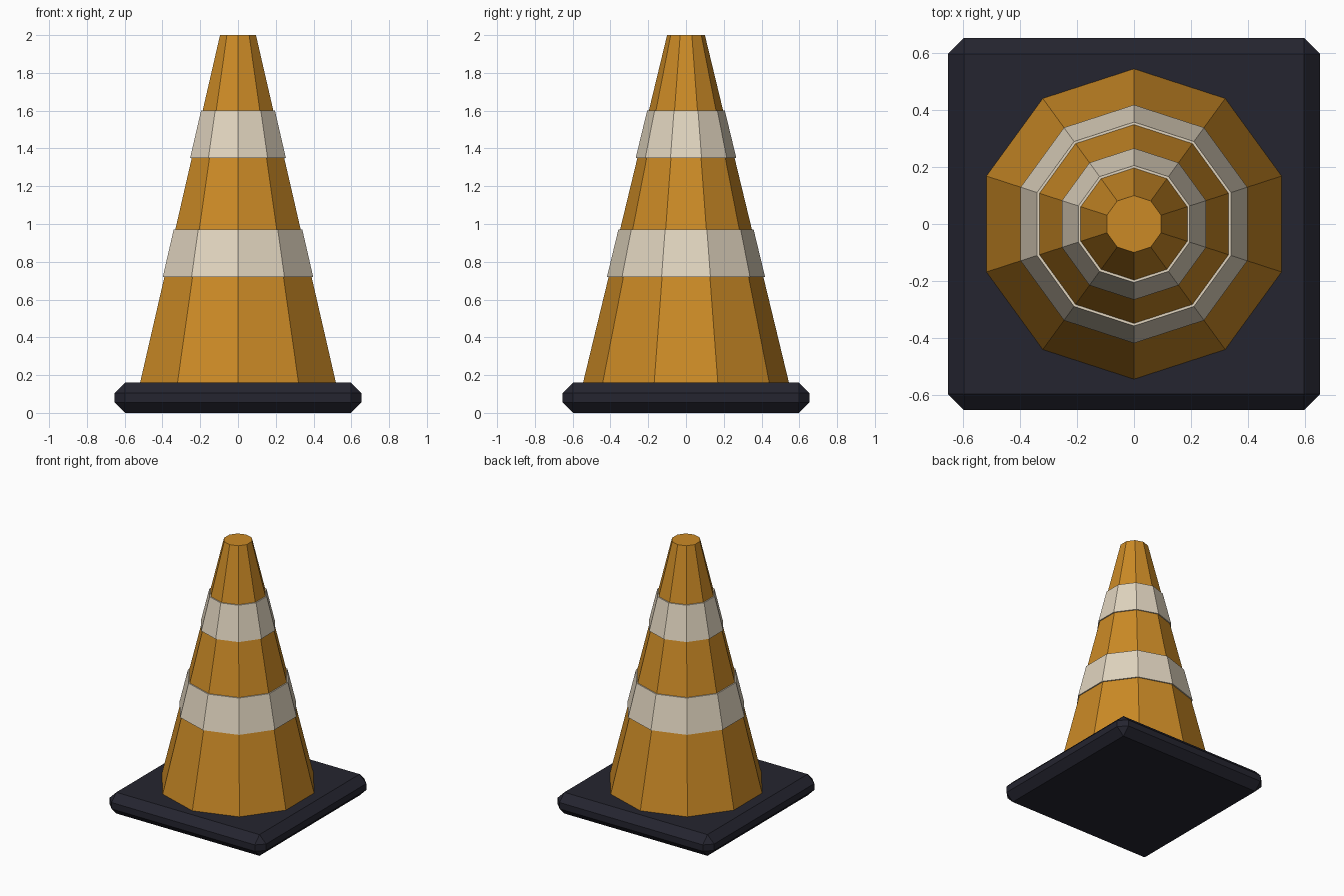
import bpy
import math

cube = bpy.data.objects.get("Cube")
if cube:
    bpy.data.objects.remove(cube, do_unlink=True)

SIDES = 10
BASE_TOP, CONE_TOP = 0.16, 2.0
CONE_R, TIP_R = 0.545, 0.10


def material(name, rgb):
    mat = bpy.data.materials.new(name)
    mat.use_nodes = True
    mat.diffuse_color = (*rgb, 1)
    mat.node_tree.nodes["Principled BSDF"].inputs["Base Color"].default_value = (*rgb, 1)
    return mat


def cone_radius(z):
    return CONE_R + (TIP_R - CONE_R) * (z - BASE_TOP) / (CONE_TOP - BASE_TOP)


def frustum(name, z0, z1, offset, mat):
    """Ten-sided tapered section following the cone, with corners on the y axis."""
    bpy.ops.mesh.primitive_cone_add(
        vertices=SIDES, radius1=cone_radius(z0) + offset,
        radius2=cone_radius(z1) + offset, depth=z1 - z0,
        location=(0, 0, (z0 + z1) / 2))
    obj = bpy.context.object
    obj.name = name
    obj.data.materials.append(mat)
    return obj


orange = material("orange", (0.60, 0.255, 0.019))
white = material("warm white", (0.75, 0.66, 0.52))
black = material("blue black", (0.018, 0.018, 0.029))

# Square rubber base with chamfered edges
bpy.ops.mesh.primitive_cube_add(size=1, location=(0, 0, BASE_TOP / 2))
base = bpy.context.object
base.name = "base"
base.scale = (1.308, 1.308, BASE_TOP)
bpy.ops.object.transform_apply(location=False, rotation=False, scale=True)
base.data.materials.append(black)
chamfer = base.modifiers.new("chamfer", "BEVEL")
chamfer.width = 0.056
chamfer.segments = 1

# Cone body and the two raised reflective bands
frustum("cone_body", BASE_TOP, CONE_TOP, 0, orange)
frustum("lower_band", 0.72, 0.97, 0.009, white)
frustum("upper_band", 1.35, 1.60, 0.009, white)
